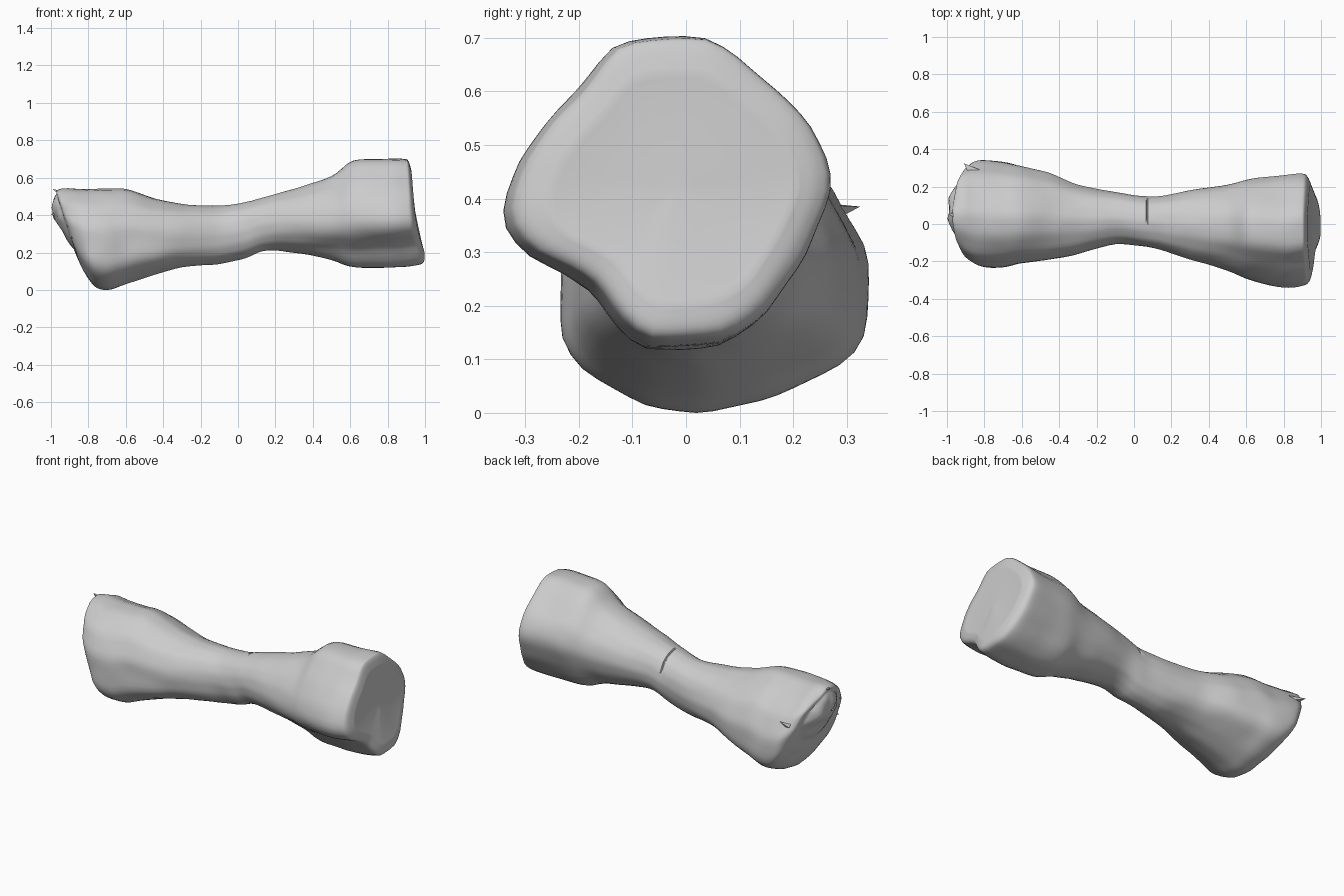
import bpy
import bmesh
import math
from mathutils import Vector, noise

SIDES = 56
STEPS = 5

# Remove the default cube
default_cube = bpy.data.objects.get("Cube")
if default_cube:
    bpy.data.objects.remove(default_cube, do_unlink=True)

# Single bone colour
bone_grey = bpy.data.materials.new("bone_grey")
bone_grey.use_nodes = True
colour = (0.6, 0.6, 0.6, 1.0)
bone_grey.diffuse_color = colour
bone_grey.node_tree.nodes["Principled BSDF"].inputs["Base Color"].default_value = colour

# Cross-section outlines (y, z) in hundredths: broken end, shaft, broad end
END_A = [(-23, 13), (-19, 8), (-8, 2), (3, 0), (15, 3), (30, 10), (33, 15), (33, 29),
         (26, 42), (16, 49), (5, 54), (-6, 53), (-17, 45), (-23, 33)]
SHAFT = [(round(14 * math.cos(a * math.pi / 8)), round(15 * math.sin(a * math.pi / 8)))
         for a in range(16)]
END_B = [(4, 70), (10, 66), (23, 54), (27, 46), (27, 40), (22, 29), (15, 18), (8, 13),
         (-8, 12), (-13, 17), (-17, 23), (-22, 26), (-30, 30), (-34, 35), (-34, 39),
         (-31, 47), (-25, 55), (-20, 60), (-13, 69), (-5, 70)]

# Stations along the bone in hundredths: x, z low, z high, y low, y high, lean
STATIONS = [(-92.5, 22, 51, -8, 23, -32), (-90.5, 14, 53, -15, 29, -31),
            (-86, 6, 54, -20, 33, -25), (-80, 1, 54, -23, 34, -18),
            (-70, 0, 54, -23, 33, -5), (-60, 3, 54, -21, 31, 0),
            (-45, 8, 49, -19, 27, 0), (-30, 12, 46, -16, 21, 0),
            (-10, 14, 45, -11, 17, 0), (4, 17, 47, -12, 15, 0),
            (15, 21, 50, -14, 15, 0), (30, 20, 54, -19, 18, 0),
            (50, 16, 61, -25, 21, 0), (62, 12, 69, -30, 24, 0),
            (80, 12, 70, -34, 26, -2), (90, 13, 70, -33, 27, -5),
            (93, 15, 69, -31, 25, -7), (94.5, 20, 64, -26, 21, -8)]


def polar_radii(outline):
    """Fit an outline to the unit box and sample its radius at even angles."""
    ys, zs = zip(*outline)
    cy, cz = (min(ys) + max(ys)) / 2, (min(zs) + max(zs)) / 2
    hy, hz = (max(ys) - min(ys)) / 2, (max(zs) - min(zs)) / 2
    pts = [Vector(((y - cy) / hy, (z - cz) / hz)) for y, z in outline]
    radii = []
    for i in range(SIDES):
        angle = math.tau * i / SIDES
        ray = Vector((math.cos(angle), math.sin(angle)))
        best = 0.0
        for p, q in zip(pts, pts[1:] + pts[:1]):
            edge = q - p
            denom = ray.cross(edge)
            if abs(denom) > 1e-6:
                t, s = p.cross(edge) / denom, p.cross(ray) / denom
                if t > 0 and -1e-4 <= s <= 1.0001:
                    best = max(best, t)
        radii.append(best)
    # Soften the corners slightly
    return [(radii[i - 1] + 4 * r + radii[(i + 1) % SIDES]) / 6
            for i, r in enumerate(radii)]


RADII_A, RADII_M, RADII_B = map(polar_radii, (END_A, SHAFT, END_B))


def spline(a, b, c, d, t):
    """Catmull-Rom blend of four station rows."""
    return [q + 0.5 * t * (r - p + t * (2 * p - 5 * q + 4 * r - s + t * (3 * (q - r) + s - p)))
            for p, q, r, s in zip(a, b, c, d)]


def smooth_ramp(value, start, stop):
    t = min(1, max(0, (value - start) / (stop - start)))
    return t * t * (3 - 2 * t)


def ring_points(station):
    x, low, high, left, right, lean = (v / 100 for v in station)
    weight = smooth_ramp(-x, 0, 0.65) if x < 0 else smooth_ramp(x, 0.1, 0.85)
    end = RADII_A if x < 0 else RADII_B
    flat = []
    for i, (m, e) in enumerate(zip(RADII_M, end)):
        r = m + (e - m) * weight
        angle = math.tau * i / SIDES
        flat.append((r * math.cos(angle), r * math.sin(angle)))
    y0, y1 = min(p[0] for p in flat), max(p[0] for p in flat)
    z0, z1 = min(p[1] for p in flat), max(p[1] for p in flat)
    middle_z = (low + high) / 2
    points = []
    for py, pz in flat:
        y = left + (right - left) * (py - y0) / (y1 - y0)
        z = low + (high - low) * (pz - z0) / (z1 - z0)
        p = Vector((x + lean * (z - middle_z), y, z))
        # Lower lip of the broad end flares outwards
        if x > 0:
            p.x -= lean * 7 * max(0, 0.45 - z) ** 2
        # Gentle lumps, with rougher chipping on the broken end
        rough = 0.004 + 0.012 * smooth_ramp(-x, 0.8, 0.95)
        middle = Vector((p.x, (left + right) / 2, middle_z))
        inward = (middle - p).normalized()
        p += inward * noise.noise(p * 9) * rough
        # Hairline crack across the back of the shaft
        if abs(x - 0.07) < 0.002 and p.z > 0.38 and p.y > 0:
            p += inward * 0.007
        points.append(p)
    return points


# Interpolate the stations and thread the crack ring between them
rows = []
for i in range(len(STATIONS) - 1):
    quad = [STATIONS[max(0, min(len(STATIONS) - 1, i + k))] for k in (-1, 0, 1, 2)]
    rows += [spline(*quad, k / STEPS) for k in range(STEPS)]
    if STATIONS[i][0] == 4:
        rows += [spline(*quad, (x - 4) / 11) for x in (6.7, 7, 7.3)]
rows.append(STATIONS[-1])
rows.sort(key=lambda row: row[0])


def make_object(name, bm):
    bmesh.ops.recalc_face_normals(bm, faces=bm.faces)
    mesh = bpy.data.meshes.new(name)
    bm.to_mesh(mesh)
    bm.free()
    mesh.materials.append(bone_grey)
    obj = bpy.data.objects.new(name, mesh)
    bpy.context.collection.objects.link(obj)
    bpy.ops.object.select_all(action="DESELECT")
    obj.select_set(True)
    bpy.context.view_layer.objects.active = obj
    bpy.ops.object.shade_smooth_by_angle(angle=math.radians(40))


# Bone body: lofted rings closed by domed caps
bm = bmesh.new()
loops = [[bm.verts.new(p) for p in ring_points(row)] for row in rows]


def bridge(a, b):
    for i in range(SIDES):
        bm.faces.new((a[i - 1], a[i], b[i], b[i - 1]))


def cap(loop, bulge, chips):
    """Concentric rings closing one end, pushed along x by bulge(z)."""
    centre = sum((v.co for v in loop), Vector()) / SIDES
    rings = [loop]
    for scale in (0.94, 0.85, 0.72, 0.55, 0.35, 0.15):
        ring = []
        for v in loop:
            p = centre.lerp(v.co, scale)
            p.x += bulge(p.z) * (1 - scale ** 3) * (1 + chips * noise.noise(p * 14))
            ring.append(bm.verts.new(p))
        rings.append(ring)
    tip = bm.verts.new(centre + Vector((bulge(centre.z), 0, 0)))
    for a, b in zip(rings, rings[1:]):
        bridge(a, b)
    for i in range(SIDES):
        bm.faces.new((rings[-1][i - 1], rings[-1][i], tip))


for a, b in zip(loops, loops[1:]):
    bridge(a, b)
cap(loops[0], lambda z: -0.025 - 0.03 * smooth_ramp(z, 0.3, 0.4), 0.4)
cap(loops[-1], lambda z: -0.006, 0)
make_object("bone_body", bm)


# Bone splinters around the broken end
def splinter(name, base, tip, width):
    bm = bmesh.new()
    base, tip = Vector(base), Vector(tip)
    axis = (tip - base).normalized()
    side = axis.cross(Vector((0, 0, 1))).normalized()
    up = side.cross(axis)
    foot = [bm.verts.new(base + side * width * s + up * width * u)
            for s, u in ((1, 0.3), (-1, 0.5), (-0.6, -0.6), (0.7, -0.4))]
    point = bm.verts.new(tip)
    bm.faces.new(foot)
    for i in range(4):
        bm.faces.new((foot[i - 1], foot[i], point))
    make_object(name, bm)


splinter("top_splinter", (-0.84, 0.05, 0.46), (-0.99, 0.05, 0.54), 0.08)
splinter("back_splinter", (-0.80, 0.22, 0.37), (-0.91, 0.325, 0.385), 0.06)
splinter("middle_splinter", (-0.85, 0.04, 0.40), (-1.0, 0.03, 0.405), 0.14)
for i in range(3):
    z = 0.28 + 0.06 * i
    splinter("front_splinter", (-0.80, -0.13, z), (-0.90 - 0.02 * i, -0.16 + 0.02 * i, z), 0.05)
